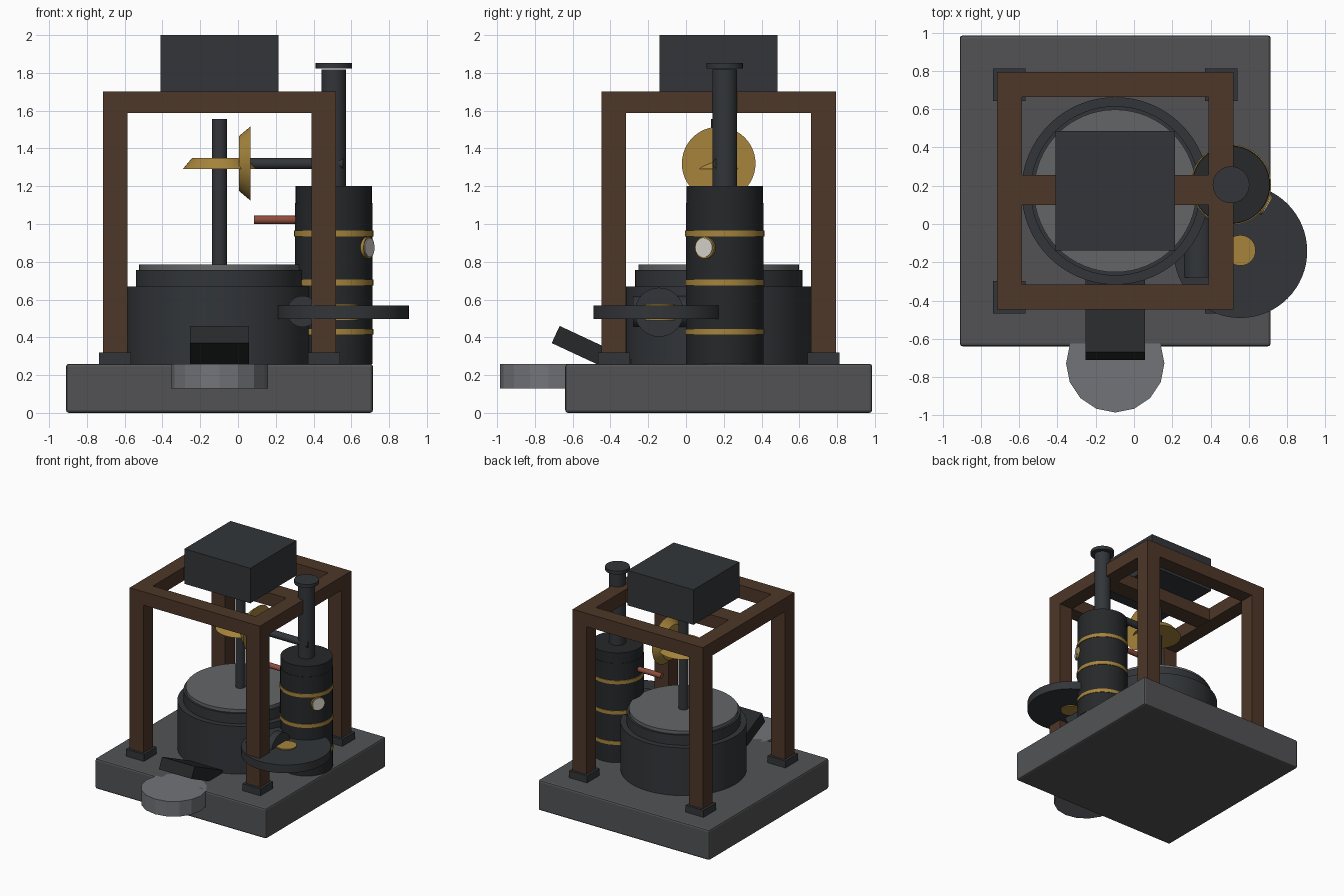
import bpy
from math import radians, cos, sin, pi

if "Cube" in bpy.data.objects:
    bpy.data.objects.remove(bpy.data.objects["Cube"])

CX, CY = -0.098, 0.173          # centre of the mill
BX, BY = 0.507, 0.205           # centre of the boiler


def mat(name, *rgb):
    m = bpy.data.materials.new(name)
    m.diffuse_color = (*rgb, 1)
    m.use_nodes = True
    m.node_tree.nodes["Principled BSDF"].inputs["Base Color"].default_value = m.diffuse_color
    return m


IRON = mat("iron", .032, .036, .041)
BLACK = mat("black_iron", .019, .021, .023)
SLAB = mat("slab", .085, .086, .09)
STONE = mat("stone", .125, .13, .135)
PALE = mat("pale_stone", .17, .175, .19)
WOOD = mat("wood", .075, .038, .021)
BRASS = mat("brass", .38, .23, .045)
COPPER = mat("copper", .27, .075, .045)
DIAL = mat("dial", .68, .66, .6)


def finish(name, m, bevel=0):
    o = bpy.context.object
    o.name = name
    o.data.materials.append(m)
    if bevel:
        b = o.modifiers.new("bevel", 'BEVEL')
        b.width, b.segments = bevel, 2
    return o


def box(name, loc, size, m, rot=(0, 0, 0), bevel=0):
    bpy.ops.mesh.primitive_cube_add(size=1, location=loc, rotation=rot)
    bpy.context.object.scale = size
    bpy.ops.object.transform_apply(location=False, rotation=False, scale=True)
    return finish(name, m, bevel)


def cyl(name, loc, r, h, m, rot=(0, 0, 0), r2=None, n=48, smooth=True):
    bpy.ops.mesh.primitive_cone_add(vertices=n, radius1=r, radius2=r if r2 is None else r2,
                                    depth=h, location=loc, rotation=rot)
    if smooth:
        bpy.ops.object.shade_smooth_by_angle(angle=radians(30))
    return finish(name, m)


def upright(name, x, y, r, z0, z1, m, **kw):
    return cyl(name, (x, y, (z0 + z1) / 2), r, z1 - z0, m, **kw)


ALONG_X, ALONG_Y = (0, pi / 2, 0), (pi / 2, 0, 0)

# stone base
box("stone_base", (CX, CY, .13), (1.625, 1.625, .26), SLAB, bevel=.015)

# timber frame: posts, feet, top beams, cross beam
for sx, side in ((-1, "left"), (1, "right")):
    for sy, end in ((-1, "front"), (1, "back")):
        x, y = CX + sx * .553, CY + sy * .555
        box(f"{end}_{side}_post", (x, y, .94), (.13, .13, 1.32), WOOD)
        box(f"{end}_{side}_foot", (x, y, .29), (.17, .17, .06), IRON)
    box(f"{side}_beam", (CX + sx * .553, CY, 1.645), (.13, 1.24, .115), WOOD)
for sy, end in ((-1, "front"), (1, "back")):
    box(f"{end}_beam", (CX, CY + sy * .555, 1.645), (1.236, .13, .115), WOOD)
box("cross_beam", (CX, CY + .005, 1.645), (1.0, .155, .11), WOOD)
box("hopper", (CX, CY, 1.85), (.625, .625, .3), IRON)

# grinding housing, stone and spindle
upright("housing", CX, CY, .49, .26, .67, IRON, n=64)
upright("housing_ring", CX, CY, .443, .67, .757, IRON, n=64)
upright("millstone", CX, CY, .425, .75, .785, STONE, n=64)
upright("spindle", CX, CY, .04, .77, 1.557, IRON, n=24)

# bevel gears and drive shaft
cyl("spindle_gear", (CX, CY, 1.32), .195, .06, BRASS, r2=.145)
cyl("drive_gear", (.035, CY, 1.32), .195, .06, BRASS, rot=(0, -pi / 2, 0), r2=.145)
cyl("drive_shaft", (.295, CY, 1.32), .03, .52, IRON, rot=ALONG_X, n=24)

# boiler with bands, chimney, pipe and gauge
upright("boiler", BX, BY, .205, .26, 1.11, BLACK)
upright("boiler_cap", BX, BY, .202, 1.11, 1.2, BLACK)
for i, z in enumerate((.43, .69, .95)):
    upright(f"boiler_band_{i + 1}", BX, BY, .21, z - .015, z + .015, BRASS)
upright("chimney", BX, BY, .066, 1.19, 1.818, IRON, n=32)
upright("chimney_cap", BX, BY, .096, 1.823, 1.852, IRON, n=32)
cyl("steam_pipe", (.205, BY, 1.022), .022, .24, COPPER, rot=ALONG_X, n=20)
a = radians(-30)
for name, d, r, m in (("gauge_rim", .203, .058, BRASS), ("gauge_dial", .208, .05, DIAL)):
    cyl(name, (BX + d * cos(a), BY + d * sin(a), .875), r, .025, m, rot=(0, pi / 2, a), n=32)

# engine cylinder, crank disc and flywheel
cyl("engine_cylinder", (.342, -.125, .537), .083, .31, IRON, rot=ALONG_Y, n=32)
cyl("crank_disc", (.475, -.142, .533), .13, .06, IRON, rot=ALONG_X, n=32)
upright("flywheel", .556, -.142, .349, .498, .568, IRON, n=64)
upright("flywheel_hub", .556, -.138, .08, .49, .576, BRASS, n=32)

# flour chute and round tray
t = radians(25)
L = .48
box("chute", (CX, -.69 + cos(t) * L / 2, .415 - sin(t) * L / 2), (.31, L, .1), BLACK, rot=(-t, 0, 0))
upright("flour_tray", CX, -.728, .257, .13, .26, PALE, n=16, smooth=False)
